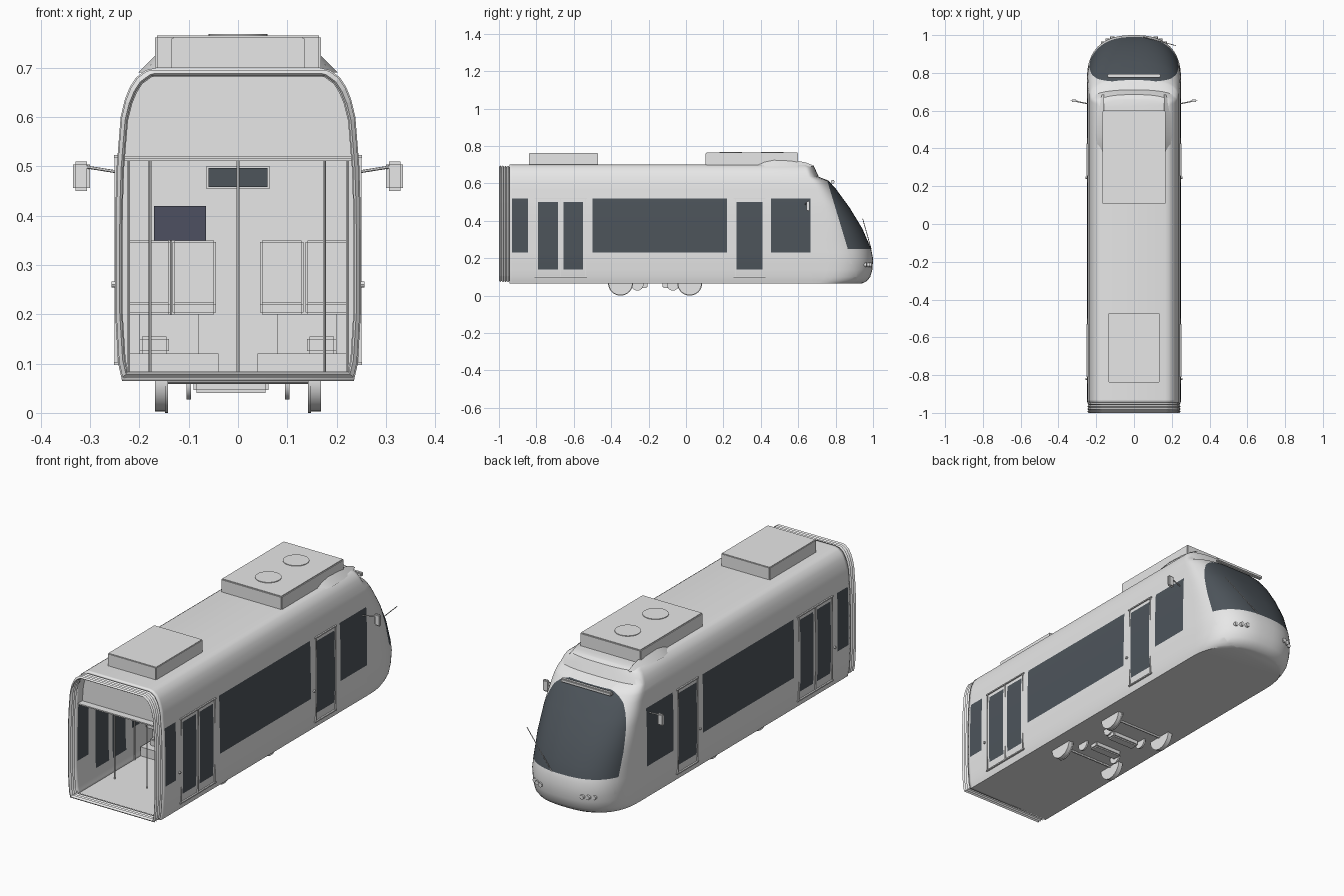
import bpy, bmesh, math
from mathutils import Vector

cube = bpy.data.objects.get("Cube")
if cube:
    bpy.data.objects.remove(cube, do_unlink=True)


def material(name, color):
    m = bpy.data.materials.new(name)
    m.use_nodes = True
    m.diffuse_color = (*color, 1)
    m.node_tree.nodes["Principled BSDF"].inputs["Base Color"].default_value = (*color, 1)
    return m


GREY = material("body grey", (0.8, 0.8, 0.8))
GLASS = material("dark glass", (0.075, 0.09, 0.105))
SCREEN = material("screen blue", (0.075, 0.08, 0.12))


def finish(name, bm, mats=(GREY,), smooth=True):
    bmesh.ops.recalc_face_normals(bm, faces=bm.faces)
    mesh = bpy.data.meshes.new(name)
    bm.to_mesh(mesh)
    bm.free()
    obj = bpy.data.objects.new(name, mesh)
    bpy.context.collection.objects.link(obj)
    for m in mats:
        mesh.materials.append(m)
    if smooth:
        bpy.ops.object.select_all(action='DESELECT')
        obj.select_set(True)
        bpy.context.view_layer.objects.active = obj
        bpy.ops.object.shade_smooth_by_angle(angle=math.radians(30))
    return obj


def box(name, x, y, z, mat=GREY, bevel=0):
    bm = bmesh.new()
    bmesh.ops.create_cube(bm, size=1)
    for v in bm.verts:
        v.co = [a[0] + (a[1] - a[0]) * (c + 0.5) for a, c in zip((x, y, z), v.co)]
    if bevel:
        bmesh.ops.bevel(bm, geom=bm.edges[:], offset=bevel, segments=2, affect='EDGES')
    return finish(name, bm, (mat,), bool(bevel))


def rod(name, a, b, r, segments=12):
    a, b = Vector(a), Vector(b)
    bm = bmesh.new()
    bmesh.ops.create_cone(bm, cap_ends=True, segments=segments, radius1=r, radius2=r,
                          depth=(b - a).length)
    turn = (b - a).to_track_quat('Z', 'Y')
    for v in bm.verts:
        v.co = turn @ v.co + (a + b) / 2
    return finish(name, bm)


def lerp(table, z):
    for (z0, a), (z1, b) in zip(table, table[1:]):
        if z <= z1:
            return a + (b - a) * max(0, z - z0) / (z1 - z0)
    return table[-1][1]


# Body profiles against height: half width, nose tip, nose rounding depth
WIDTH = [(.065, .235), (.1, .243), (.2, .249), (.4, .249), (.5, .246), (.6, .238),
         (.65, .226), (.68, .207), (.695, .187), (.7, .165)]
TIP = [(.065, .94), (.075, .965), (.1, .985), (.14, .997), (.2, 1), (.25, .99), (.36, .942),
       (.47, .875), (.57, .802), (.615, .762), (.635, .71), (.69, .685), (.7, .66)]
DEPTH = [(.065, .24), (.25, .24), (.615, .1), (.635, .06), (.7, .05)]
LEVELS = [.065, .07, .08, .1, .14, .17, .2, .23, .25, .3, .36, .42, .47, .5, .52, .57,
          .6, .615, .635, .66, .68, .69, .695, .7]
REAR = -0.945


def body_ring(z):
    w, tip, d = lerp(WIDTH, z), lerp(TIP, z), lerp(DEPTH, z)
    pts = [(-w, REAR, z)]
    n = 32
    for i in range(n + 1):
        t = math.pi * i / n
        c, s = math.cos(t), abs(math.sin(t))
        pts.append((-w * math.copysign(abs(c) ** .8, c), tip - d + d * s ** .8, z))
    return pts + [(w, REAR, z)]


# Body shell, open at the rear, with glazed faces chosen by position
WINDOWS = [(-.93, -.845), (-.5, .22), (.455, .665)]
DOOR_PANES = [(-.79, -.685), (-.655, -.55), (.27, .41)]
bm = bmesh.new()
rings = [[bm.verts.new(p) for p in body_ring(z)] for z in LEVELS]
for lo, hi in zip(rings, rings[1:]):
    for i in range(len(lo) - 1):
        bm.faces.new((lo[i], lo[i + 1], hi[i + 1], hi[i]))
bm.faces.new(rings[0])
bm.faces.new(rings[-1])
slant_point = Vector((0, .865, .25))
slant = Vector((0, .365, .11)).normalized()
cuts = [(Vector((0, y, 0)), Vector((0, 1, 0))) for pair in WINDOWS + DOOR_PANES for y in pair]
for co, no in cuts + [(slant_point, slant)]:
    bmesh.ops.bisect_plane(bm, geom=bm.verts[:] + bm.edges[:] + bm.faces[:],
                           plane_co=co, plane_no=no)
for f in bm.faces:
    c = f.calc_center_median()
    side = abs(c.x) > .23
    window = side and .23 < c.z < .52 and any(a < c.y < b for a, b in WINDOWS)
    pane = side and .14 < c.z < .5 and any(a < c.y < b for a, b in DOOR_PANES)
    shield = .25 < c.z < .615 and (c - slant_point).dot(slant) > 0
    f.material_index = int(window or pane or shield)
body = finish("body_shell", bm, (GREY, GLASS))
wall = body.modifiers.new("wall", 'SOLIDIFY')
wall.thickness, wall.offset = .012, -1


# Cross-section loop of the body, drawn in by an inset on every side
def section(z0, z1, inset):
    zs = [z0] + [z for z in LEVELS if z0 < z < z1] + [z1]
    half = [(lerp(WIDTH, z) - inset, z + inset * (.38 - z) / .32) for z in zs]
    return half + [(-x, z) for x, z in reversed(half)]


def loft(name, loops, capped):
    bm = bmesh.new()
    rows = [[bm.verts.new((x, y, z)) for x, z in loop] for y, loop in loops]
    for a, b in zip(rows, rows[1:]):
        for i in range(len(a)):
            j = (i + 1) % len(a)
            bm.faces.new((a[i], a[j], b[j], b[i]))
    if capped:
        bm.faces.new(rows[0])
        bm.faces.new(rows[-1])
    return finish(name, bm, smooth=False)


# Folded gangway bellows at the open rear
folds = [(REAR - .055 * i / 8, section(.07, .697, .002 if i % 2 else .009)) for i in range(9)]
bellows = loft("gangway_bellows", folds, False)
skin = bellows.modifiers.new("wall", 'SOLIDIFY')
skin.thickness, skin.offset = .006, -1

# Interior panels
for name, y, z0 in (("cab_bulkhead", .44, .067), ("rear_header", -.9, .515)):
    loop = section(z0, .697, .011)
    loft(name, [(y, loop), (y + .008, loop)], True)
box("saloon_ceiling", (-.236, .236), (-.935, .44), (.515, .521))
box("cab_display_frame", (-.065, .065), (.42, .44), (.455, .5))
box("cab_display", (-.06, .06), (.415, .42), (.458, .497), GLASS)
box("monitor", (-.17, -.065), (.35, .36), (.35, .42), SCREEN)
rod("monitor_stem", (-.138, .365, .08), (-.138, .365, .38), .003)
for x, y in ((-.178, -.72), (.175, -.72), (0, -.72), (-.222, -.5), (.222, -.5),
             (-.178, .25), (.175, .25)):
    rod("grab_pole", (x, y, .075), (x, y, .516), .003)

for s in (-1, 1):
    def span(a, b):
        return tuple(sorted((s * a, s * b)))

    # Seats, platforms and wheel housings
    box("seat_platform", span(.04, .225), (-.45, .12), (.075, .12))
    for y in (-.35, .02):
        box("wheel_housing", span(.14, .2), (y - .065, y + .065), (.12, .155), bevel=.005)
        for a in (.045, .137):
            box("seat_cushion", span(a, a + .088), (y - .06, y + .05), (.2, .225), bevel=.004)
            box("seat_back", span(a, a + .088), (y + .05, y + .065), (.2, .35), bevel=.004)
        box("seat_base", span(.08, .2), (y - .04, y + .05), (.12, .2))

    # Wheels, guide discs and door trims
    for y in (-.35, .02):
        rod("wheel", (s * .147, y, .067), (s * .168, y, .067), .064, 32)
        rod("wheel_flange", (s * .142, y, .067), (s * .148, y, .067), .067, 32)
    for y in (-.26, -.07):
        rod("guide_disc", (s * .095, y, .06), (s * .104, y, .06), .033, 24)
    for y0, y1 in ((-.81, -.53), (.255, .425)):
        for z in (.1, .52):
            box("door_rail", span(.24, .251), (y0, y1), (z - .003, z + .003))
        for y in (y0 + .008, y1 - .008):
            box("door_seal", span(.244, .2505), (y - .001, y + .001), (.1, .52))
        rod("door_button", (s * .24, y0 - .01, .26), (s * .256, y0 - .01, .26), .006)
    box("door_split", span(.244, .2505), (-.671, -.669), (.1, .52))

    # Mirrors
    rod("mirror_arm", (s * .235, .635, .487), (s * .31, .65, .499), .003)
    box("side_mirror", span(.3, .335), (.645, .66), (.45, .51), bevel=.006)

    # Headlamps
    for x, y in ((.115, .982), (.14, .972), (.163, .955)):
        rod("headlamp", (s * x, y - .03, .165), (s * x, y + .01, .165), .011, 16)

    # Roof fairings beside the front unit
    bm = bmesh.new()
    outline = [(.37, .699), (.42, .722), (.47, .732), (.56, .728), (.64, .712), (.685, .694)]
    inner = [bm.verts.new((s * .16, y, z)) for y, z in outline]
    outer = [bm.verts.new((s * (.165 + .9 * (z - .69)), y, .69)) for y, z in outline]
    for i in range(len(outline) - 1):
        bm.faces.new((inner[i], inner[i + 1], outer[i + 1], outer[i]))
    finish("roof_fairing", bm)

# Running gear
for y in (-.35, .02):
    rod("axle", (-.15, y, .067), (.15, y, .067), .008)
for y in (-.23, -.1):
    box("brake_unit", (-.09, .062), (y - .025, y + .025), (.04, .07), bevel=.006)

# Roof units
box("front_roof_unit", (-.168, .168), (.105, .6), (.695, .765), bevel=.004)
box("rear_roof_unit", (-.135, .135), (-.84, -.47), (.695, .762), bevel=.003)
for y in (.24, .46):
    rod("roof_fan", (0, y, .76), (0, y, .768), .06, 32)

# Lamp bar and wiper on the windscreen
box("lamp_bar", (-.14, .14), (.775, .795), (.6, .618), bevel=.004)
rod("wiper", (.05, .99, .25), (.22, .945, .41), .002, 8)
